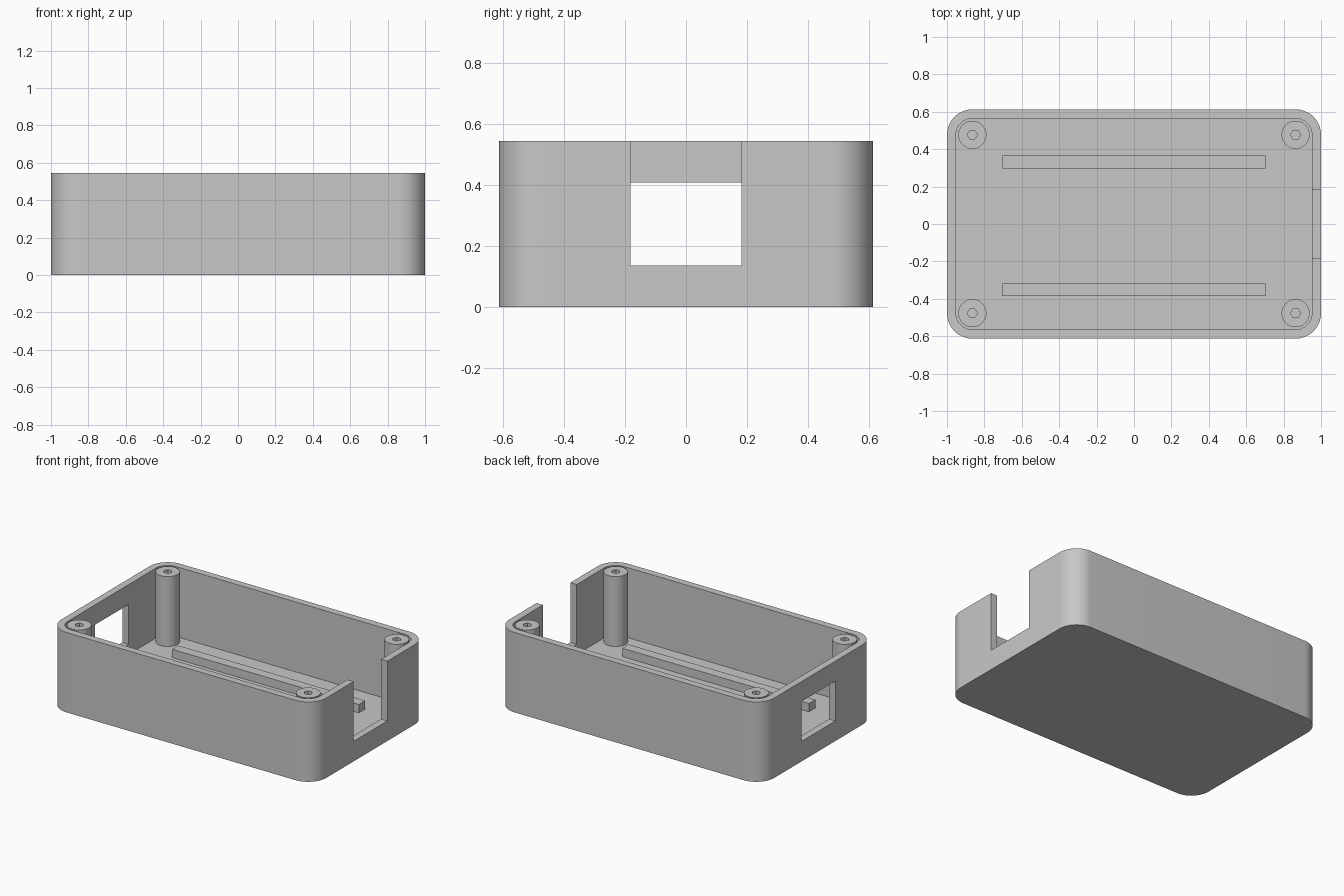
import bpy, bmesh, math

if "Cube" in bpy.data.objects:
    bpy.data.objects.remove(bpy.data.objects["Cube"])

HX, HY, H = 1.0, 0.613, 0.545      # outer half sizes and height
WALL, FLOOR, R = 0.048, 0.068, 0.137

grey = bpy.data.materials.new("plain grey")
grey.diffuse_color = (0.58, 0.58, 0.58, 1)
grey.use_nodes = True
grey.node_tree.nodes["Principled BSDF"].inputs["Base Color"].default_value = grey.diffuse_color


def prism(name, outline, z0, z1):
    """Extrude a closed outline from z0 to z1."""
    bm = bmesh.new()
    face = bm.faces.new([bm.verts.new((x, y, z0)) for x, y in outline])
    top = bmesh.ops.extrude_face_region(bm, geom=[face])["geom"]
    for v in top:
        if isinstance(v, bmesh.types.BMVert):
            v.co.z = z1
    bmesh.ops.recalc_face_normals(bm, faces=bm.faces)
    mesh = bpy.data.meshes.new(name)
    bm.to_mesh(mesh)
    bm.free()
    mesh.materials.append(grey)
    obj = bpy.data.objects.new(name, mesh)
    bpy.context.collection.objects.link(obj)
    return obj


def circle(cx, cy, r, n):
    return [(cx + r * math.cos(2 * math.pi * i / n),
             cy + r * math.sin(2 * math.pi * i / n)) for i in range(n)]


def rect(x0, x1, y0, y1):
    return [(x0, y0), (x1, y0), (x1, y1), (x0, y1)]


def rounded(hx, hy, r, n=16):
    pts = []
    for q, (sx, sy) in enumerate([(1, 1), (-1, 1), (-1, -1), (1, -1)]):
        for i in range(n + 1):
            a = math.pi / 2 * (q + i / n)
            pts.append((sx * (hx - r) + r * math.cos(a),
                        sy * (hy - r) + r * math.sin(a)))
    return pts


def activate(obj):
    bpy.ops.object.select_all(action='DESELECT')
    obj.select_set(True)
    bpy.context.view_layer.objects.active = obj


def cut(obj, cutter):
    mod = obj.modifiers.new("cut", 'BOOLEAN')
    mod.operation, mod.solver, mod.object = 'DIFFERENCE', 'EXACT', cutter
    activate(obj)
    bpy.ops.object.modifier_apply(modifier=mod.name)
    bpy.data.objects.remove(cutter)


def smooth(obj):
    activate(obj)
    bpy.ops.object.shade_smooth_by_angle(angle=math.radians(30))


# Hollow open-topped case
case = prism("case_shell", rounded(HX, HY, R), 0, H)
cut(case, prism("cavity", rounded(HX - WALL, HY - WALL, R - WALL), FLOOR, H + 0.1))
# Open slot in the right wall, window in the left wall
cut(case, prism("slot", rect(0.9, 1.1, -0.182, 0.182), 0.137, H + 0.1))
cut(case, prism("window", rect(-1.1, -0.9, -0.182, 0.182), 0.137, 0.409))
smooth(case)

# Corner screw posts with six-sided holes
for sx in (-1, 1):
    for sy in (-1, 1):
        cx, cy = sx * 0.864, sy * 0.477
        post = prism("screw_post", circle(cx, cy, 0.075, 48), FLOOR - 0.01, H)
        cut(post, prism("hole", circle(cx, cy, 0.027, 6), FLOOR, H + 0.1))
        smooth(post)

# Support rails on the floor
for y0, y1 in ((0.298, 0.365), (-0.386, -0.318)):
    prism("floor_rail", rect(-0.705, 0.703, y0, y1), FLOOR - 0.01, 0.125)
